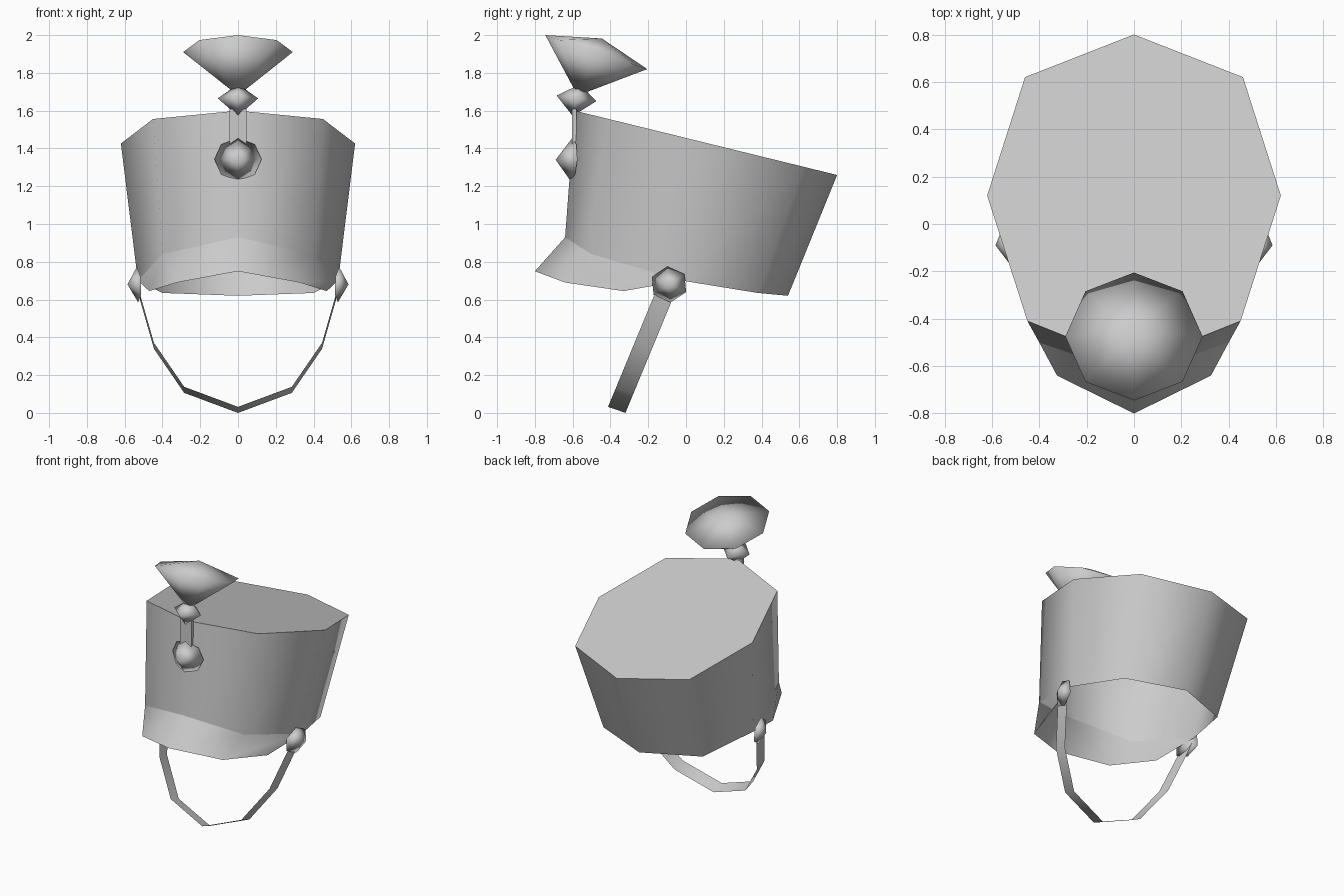
import bpy, bmesh
from math import sin, cos, radians, pi
from mathutils import Vector, Matrix

if "Cube" in bpy.data.objects:
    bpy.data.objects.remove(bpy.data.objects["Cube"])

grey = bpy.data.materials.new("light_grey")
grey.use_nodes = True
grey.diffuse_color = (0.6, 0.6, 0.6, 1)
grey.node_tree.nodes["Principled BSDF"].inputs["Base Color"].default_value = (0.6, 0.6, 0.6, 1)


def build(name, verts, faces, angle=180, fix_normals=False):
    """Smooth-shaded mesh; edges steeper than the angle stay sharp."""
    mesh = bpy.data.meshes.new(name)
    mesh.from_pydata(verts, [], faces)
    if fix_normals:
        bm = bmesh.new()
        bm.from_mesh(mesh)
        bmesh.ops.recalc_face_normals(bm, faces=bm.faces)
        bm.to_mesh(mesh)
        bm.free()
    mesh.shade_smooth()
    if angle < 180:
        mesh.set_sharp_from_angle(angle=radians(angle))
    mesh.materials.append(grey)
    obj = bpy.data.objects.new(name, mesh)
    bpy.context.collection.objects.link(obj)
    return obj


def flip(points):
    return [(-x, y, z) for x, y, z in points]


def loop(half):
    """Closed ring from its +x half, running front to back."""
    return half + flip(half[-2:0:-1])


def row(half):
    """Open row from -x to +x, from its +x half starting at the middle."""
    return flip(half[:0:-1]) + half


def bridge(n, closed=False):
    """Quads between row 0..n-1 and row n..2n-1."""
    return [(i, (i + 1) % n, n + (i + 1) % n, n + i)
            for i in range(n if closed else n - 1)]


def bipyramid(name, ring, tip_a, tip_b):
    n = len(ring)
    faces = [(i, (i + 1) % n, n) for i in range(n)]
    faces += [((i + 1) % n, i, n + 1) for i in range(n)]
    return build(name, ring + [tip_a, tip_b], faces, fix_normals=True)


# Crown: flared eight-sided wall, slanted flat top, open underneath
bottom_half = [(0, -0.64, 0.93), (0.40, -0.50, 0.84), (0.53, -0.02, 0.70),
               (0.40, 0.38, 0.635), (0, 0.54, 0.62)]
top_half = [(x, y, 1.6 - 0.245 * (y + 0.59)) for x, y in
            [(0, -0.59), (0.45, -0.41), (0.62, 0.12), (0.46, 0.62), (0, 0.80)]]
build("crown", loop(bottom_half) + loop(top_half),
      bridge(8, True) + [tuple(range(8, 16))], angle=62)

# Visor flaring out from the front of the crown's lower edge
visor_half = [(0, -0.80, 0.75), (0.325, -0.64, 0.69), (0.47, -0.33, 0.645)]
build("visor", row(visor_half) + row(bottom_half[:3]), bridge(5))

# Chin strap: a thin band hanging on a slanted plane
strap_half = [(0, 0.016), (0.285, 0.122), (0.445, 0.355), (0.515, 0.60), (0.535, 0.69)]
edges = [[(x, -0.365 + 0.414 * (z - 0.02) + 0.046 * s, z - 0.016 * s)
          for x, z in strap_half] for s in (1, -1)]
build("chin_strap", row(edges[0]) + row(edges[1]), bridge(9))

# Strap buttons: pointed hexagons on each side
for side, name in ((1, "left_button"), (-1, "right_button")):
    ring = []
    for k in range(6):
        a = radians(95) + k * pi / 3
        y, z = 0.1 * cos(a), 0.095 * sin(a)
        ring.append((side * (0.532 + 0.2 * y + 0.05 * z), y - 0.09, z + 0.68))
    bipyramid(name, ring, (side * 0.585, -0.09, 0.68), (side * 0.52, -0.09, 0.68))

# Badge: faceted boss wrapped over the crown's front edge
badge_ring = []
for k in range(8):
    a = k * pi / 4
    x, z = 0.125 * sin(a), 0.113 * cos(a)
    badge_ring.append((x, -0.607 + 0.26 * abs(x) + 0.04 * z, z + 1.342))
bipyramid("badge", badge_ring, (0, -0.69, 1.34), (0, -0.59, 1.34))

# Plume holder: narrow stem between badge and bead
stem = build("plume_stem", [], [], angle=180)
bm = bmesh.new()
bmesh.ops.create_cube(bm, size=1, matrix=Matrix.Translation((0, -0.591, 1.48))
                      @ Matrix.Diagonal((0.09, 0.024, 0.26, 1)))
bm.to_mesh(stem.data)
bm.free()

# Bead under the plume: small tilted octahedron
centre = Vector((0, -0.58, 1.665))
bead_ring = [tuple(centre + Vector(p)) for p in
             [(0, -0.105, 0.015), (0.107, 0, 0), (0, 0.105, -0.015), (-0.107, 0, 0)]]
bipyramid("plume_bead", bead_ring, (0, -0.56, 1.74), (0, -0.6, 1.572))

# Plume: tilted cone with a shallow domed top
plume_ring = []
for k in range(8):
    a = k * pi / 4
    plume_ring.append((0.29 * sin(a), -0.475 - 0.27 * cos(a), 1.91 + 0.09 * cos(a)))
bipyramid("plume", plume_ring, (0, -0.445, 1.982), (0, -0.574, 1.68))
